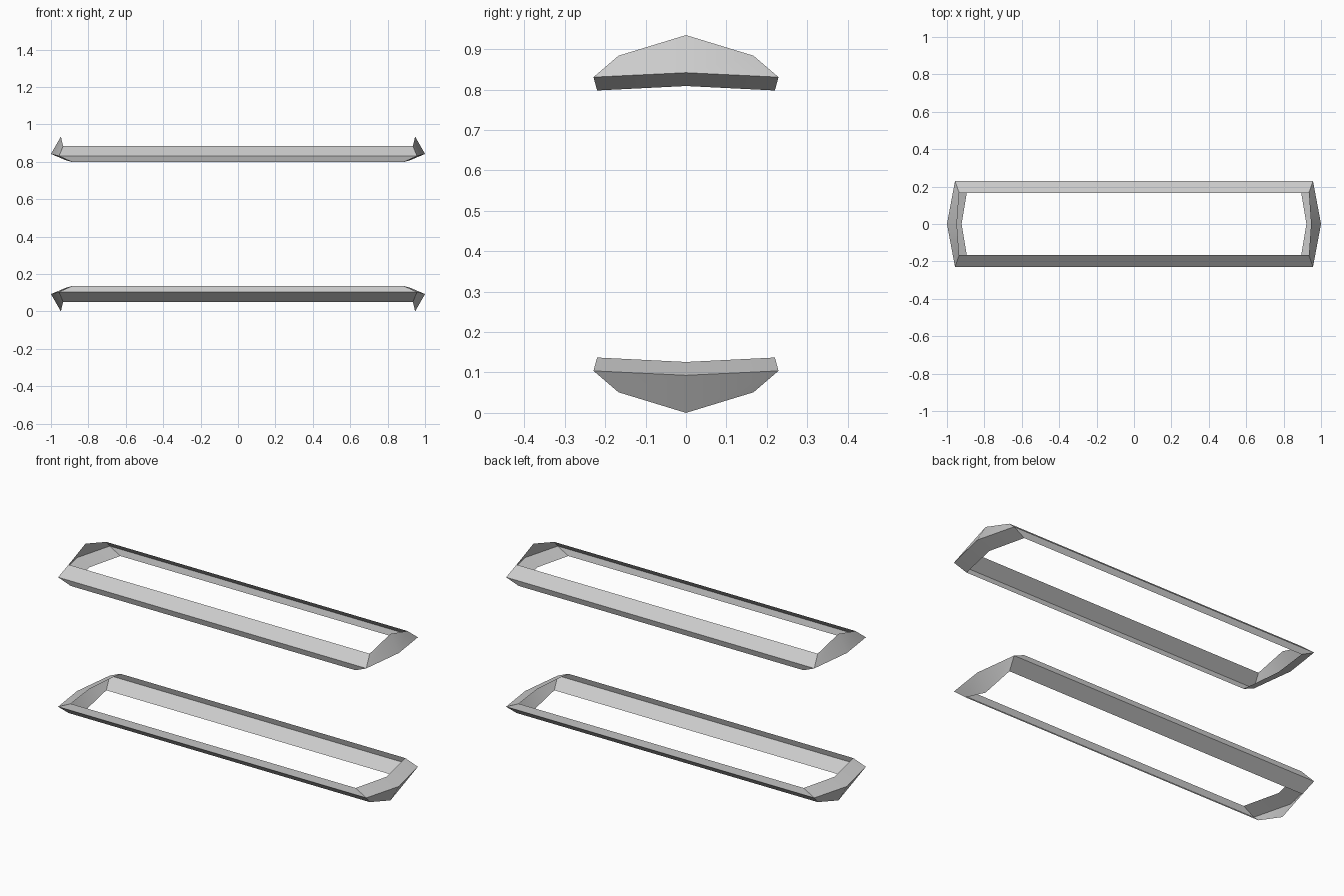
import bpy, bmesh, math

if "Cube" in bpy.data.objects:
    bpy.data.objects.remove(bpy.data.objects["Cube"])

HEIGHT = 0.935
# Each loop: corner (x, y, z) and end point (x, z) on y = 0, for the lower ring
LOOPS = [
    ((0.935, 0.167, 0.051), (0.947, 0.0)),    # outer skirt edge
    ((0.957, 0.229, 0.104), (1.0, 0.093)),    # widest crease
    ((0.885, 0.22, 0.137), (0.922, 0.126)),   # inner lip
]


def make_ring(name, flip):
    bm = bmesh.new()
    rows = []
    for (cx, cy, cz), (ex, ez) in LOOPS:
        pts = [(ex, 0, ez), (cx, cy, cz), (-cx, cy, cz),
               (-ex, 0, ez), (-cx, -cy, cz), (cx, -cy, cz)]
        rows.append([bm.verts.new((x, y, HEIGHT - z if flip else z))
                     for x, y, z in pts])
    # Bands between neighbouring loops
    for a, b in zip(rows, rows[1:]):
        for i in range(6):
            j = (i + 1) % 6
            quad = [a[i], a[j], b[j], b[i]]
            bm.faces.new(quad[::-1] if flip else quad)
    mesh = bpy.data.meshes.new(name)
    bm.to_mesh(mesh)
    bm.free()
    ob = bpy.data.objects.new(name, mesh)
    bpy.context.collection.objects.link(ob)
    # Ends blend softly, creases stay sharp
    bpy.ops.object.select_all(action='DESELECT')
    ob.select_set(True)
    bpy.context.view_layer.objects.active = ob
    bpy.ops.object.shade_smooth_by_angle(angle=math.radians(35))


make_ring("lower_trim_ring", False)
make_ring("upper_trim_ring", True)
